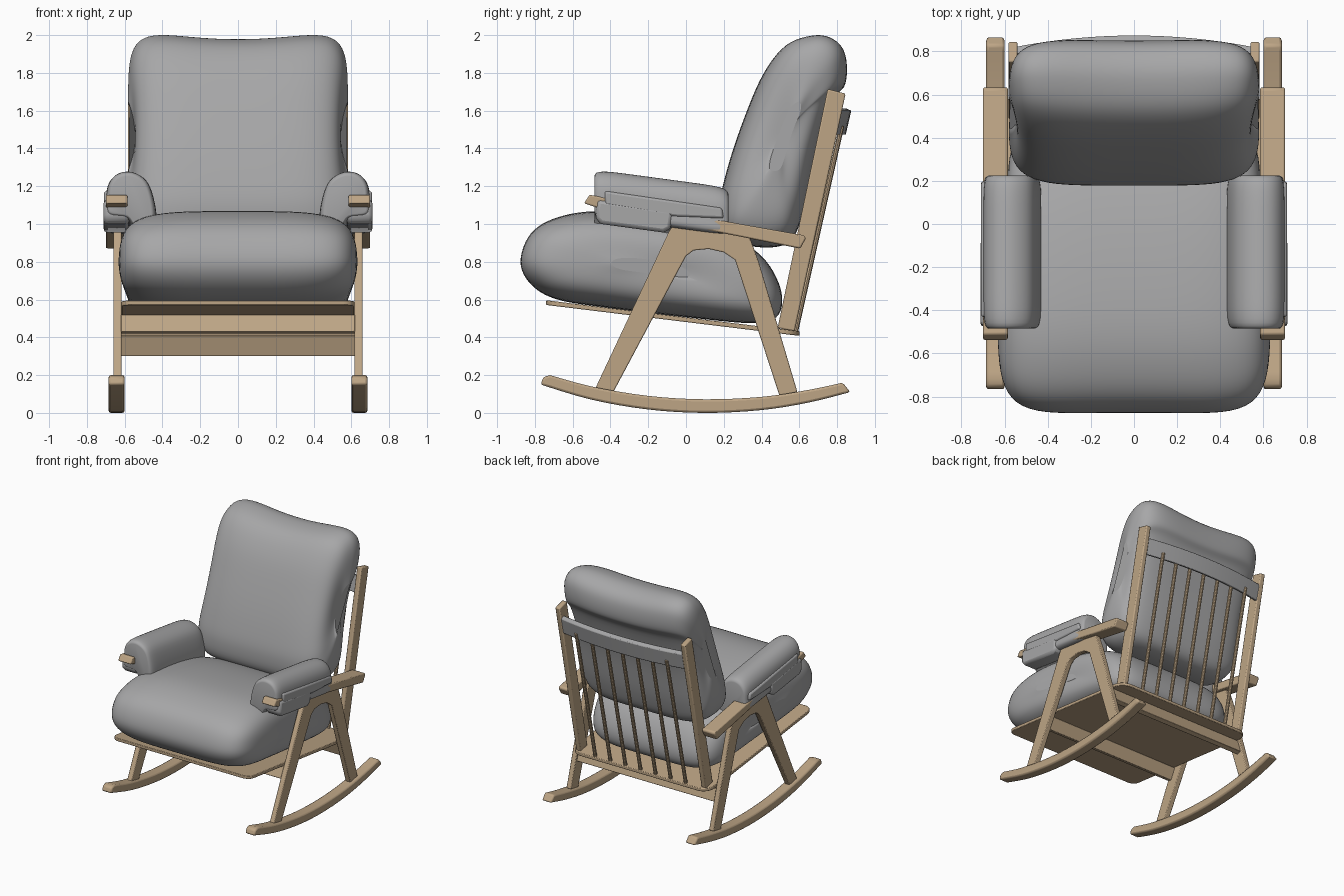
import bpy, bmesh, math
from mathutils import Vector

if "Cube" in bpy.data.objects:
    bpy.data.objects.remove(bpy.data.objects["Cube"])


def material(name, rgb):
    m = bpy.data.materials.new(name)
    m.diffuse_color = (*rgb, 1)
    m.use_nodes = True
    m.node_tree.nodes["Principled BSDF"].inputs["Base Color"].default_value = m.diffuse_color
    return m


WOOD = material("light wood", (0.51, 0.375, 0.235))
GREY = material("grey fabric", (0.385, 0.385, 0.39))


def finish(name, bm, mat, bevel=0.0, angle=35):
    bmesh.ops.recalc_face_normals(bm, faces=bm.faces[:])
    me = bpy.data.meshes.new(name)
    bm.to_mesh(me)
    bm.free()
    ob = bpy.data.objects.new(name, me)
    bpy.context.collection.objects.link(ob)
    me.materials.append(mat)
    if bevel:
        b = ob.modifiers.new("bevel", "BEVEL")
        b.width, b.segments, b.limit_method = bevel, 2, 'ANGLE'
        b.angle_limit = math.radians(40)
    bpy.ops.object.select_all(action='DESELECT')
    ob.select_set(True)
    bpy.context.view_layer.objects.active = ob
    bpy.ops.object.shade_smooth_by_angle(angle=math.radians(angle))
    return ob


def mirror(ob):
    ob.modifiers.new("mirror", "MIRROR")
    return ob


def smooth_loop(pts, n=6, closed=True):
    """Catmull-Rom curve through 2D points."""
    out, c = [], len(pts)
    for i in range(c if closed else c - 1):
        if closed:
            p = [Vector(pts[(i + k) % c]) for k in (-1, 0, 1, 2)]
        else:
            p = [Vector(pts[min(max(i + k, 0), c - 1)]) for k in (-1, 0, 1, 2)]
        for j in range(n):
            t = j / n
            out.append(0.5 * (2 * p[1] + (p[2] - p[0]) * t
                              + (2 * p[0] - 5 * p[1] + 4 * p[2] - p[3]) * t * t
                              + (3 * p[1] - p[0] - 3 * p[2] + p[3]) * t ** 3))
    if not closed:
        out.append(Vector(pts[-1]))
    return out


def loft(rings):
    bm = bmesh.new()
    vs = [[bm.verts.new(p) for p in r] for r in rings]
    n = len(rings[0])
    for a, b in zip(vs, vs[1:]):
        for i in range(n):
            bm.faces.new((a[i], a[(i + 1) % n], b[(i + 1) % n], b[i]))
    bm.faces.new(vs[0])
    bm.faces.new(vs[-1])
    return bm


def plank(name, profile, x0, x1, mat=WOOD, bevel=0.008):
    """Side outline (y, z) extruded from x0 to x1."""
    return finish(name, loft([[(x, p[0], p[1]) for p in profile] for x in (x0, x1)]), mat, bevel)


def cushion(name, profile, w, tilt, nu, nv, warp):
    """Side outline swept over x; shrinks to the sides as a superellipse
    along (u) and across (v) the tilted cushion plane."""
    pts = smooth_loop(profile)
    cy = (min(p[0] for p in pts) + max(p[0] for p in pts)) / 2
    cz = (min(p[1] for p in pts) + max(p[1] for p in pts)) / 2
    U = Vector((math.cos(tilt), math.sin(tilt)))
    V = Vector((-U.y, U.x))
    C = Vector((cy, cz))
    uv = [((p - C).dot(U), (p - C).dot(V)) for p in pts]
    um = max(abs(a) for a, b in uv)
    rings, n = [], 48
    for i in range(n + 1):
        t = math.sin(math.pi / 2 * math.sin(math.pi / 2 * (2 * i / n - 1)))
        t = max(-0.9999, min(0.9999, t))
        su = (1 - abs(t) ** nu) ** (1 / nu)
        sv = (1 - abs(t) ** nv) ** (1 / nv)
        ring = []
        for u, v in uv:
            dw, du = warp(t, u / um)
            q = C + U * (u * su + du) + V * (v * sv)
            ring.append((t * w * dw, q.x, q.y))
        rings.append(ring)
    return finish(name, loft(rings), GREY, angle=80)


# rockers
low = smooth_loop([(-0.77, 0.15), (-0.5, 0.07), (-0.2, 0.018), (0.1, 0.0), (0.4, 0.015),
                   (0.65, 0.055), (0.87, 0.11)], 4, False)
top = smooth_loop([(0.83, 0.16), (0.65, 0.122), (0.4, 0.085), (0.1, 0.072), (-0.2, 0.09),
                   (-0.5, 0.14), (-0.72, 0.20)], 4, False)
mirror(plank("rocker", low + top + [Vector((-0.755, 0.19))], 0.60, 0.685, bevel=0.012))

# A-shaped side frames: front leg, arched bridge and rear leg
mirror(plank("side_legs", [(-0.48, 0.13), (-0.39, 0.10), (0.0, 0.83), (0.04, 0.86), (0.12, 0.868),
                           (0.2, 0.85), (0.26, 0.81), (0.495, 0.09), (0.59, 0.11), (0.385, 0.80),
                           (0.33, 0.95), (-0.05, 1.02), (-0.09, 0.96)], 0.617, 0.66, bevel=0.006))

# armrests
mirror(plank("armrest", [(-0.54, 1.11), (-0.51, 1.155), (-0.05, 1.06), (0.625, 0.94), (0.635, 0.925),
                         (0.605, 0.87), (-0.05, 1.0), (-0.46, 1.083)], 0.585, 0.70))

# cross beams between the legs
plank("front_beam", [(-0.338, 0.43), (-0.30, 0.42), (-0.257, 0.51), (-0.295, 0.52)], -0.62, 0.62, bevel=0.004)
plank("rear_beam", [(0.475, 0.30), (0.515, 0.31), (0.48, 0.42), (0.44, 0.41)], -0.62, 0.62, bevel=0.004)

# seat board with rounded corners
outline = []
for sx, sy, a0 in ((1, 1, 0), (-1, 1, 90), (-1, -1, 180), (1, -1, 270)):
    r = 0.09 if sy > 0 else 0.06
    cx, cy = sx * (0.617 - r), (0.60 - r if sy > 0 else -0.74 + r)
    for k in range(6):
        a = math.radians(a0 + 18 * k)
        outline.append((cx + r * math.cos(a), cy + r * math.sin(a)))
finish("seat_board", loft([[(x, y, 0.481 + h - 0.122 * y) for x, y in outline] for h in (0, 0.025)]), WOOD, 0.004)

# back posts
mirror(plank("back_post", [(0.485, 0.45), (0.575, 0.43), (0.845, 1.69), (0.75, 1.715)], 0.54, 0.582))

# curved head rail covered in fabric
rings = []
for i in range(17):
    t = i / 8 - 1
    b = 0.055 * (1 - t * t) - 0.05
    rings.append([(t * 0.56, y + b, z) for y, z in ((0.81, 1.485), (0.84, 1.47), (0.87, 1.60), (0.835, 1.615))])
finish("head_rail", loft(rings), GREY, 0.006)

# back spindles
for i in range(7):
    x = (i - 3) * 0.135
    a, b = Vector((x, 0.578, 0.42)), Vector((x, 0.825, 1.52))
    n = (b - a).cross(Vector((1, 0, 0))).normalized()
    rings = [[c + 0.014 * (math.cos(k * math.pi / 5) * Vector((1, 0, 0)) + math.sin(k * math.pi / 5) * n)
              for k in range(10)] for c in (a, b)]
    finish("back_spindle", loft(rings), WOOD)

# seat cushion
cushion("seat_cushion",
        [(-0.875, 0.80), (-0.82, 0.95), (-0.68, 1.035), (-0.45, 1.068), (-0.1, 1.03), (0.2, 0.95),
         (0.40, 0.83), (0.50, 0.66), (0.49, 0.52), (0.36, 0.475), (0.0, 0.507), (-0.4, 0.555),
         (-0.68, 0.60), (-0.82, 0.68)],
        0.63, math.radians(-7), 6, 4,
        lambda t, s: (0.97 - 0.035 * s, -0.012 * t * t * max(0, -s)))

# back cushion
cushion("back_cushion",
        [(0.68, 2.005), (0.53, 1.955), (0.41, 1.80), (0.30, 1.54), (0.215, 1.28), (0.178, 1.09),
         (0.21, 0.94), (0.36, 0.88), (0.54, 0.90), (0.62, 1.06), (0.69, 1.38), (0.78, 1.66),
         (0.85, 1.76), (0.85, 1.90), (0.79, 1.98)],
        0.565, math.radians(70), 6, 4.2,
        lambda t, s: (0.965 + 0.065 * s * s, (0.075 * t * t - 0.03) * max(0, s)))

# padded arm covers draped over the armrests
section = smooth_loop([(0.695, 1.01), (0.70, 1.08), (0.69, 1.18), (0.64, 1.24), (0.56, 1.25), (0.48, 1.2),
                       (0.44, 1.09), (0.43, 0.97), (0.46, 0.915), (0.53, 0.92), (0.585, 0.99)], 4)
rings = []
for i in range(25):
    t = max(-0.999, min(0.999, math.sin(math.pi / 2 * (i / 12 - 1))))
    s = 0.72 + 0.28 * (1 - abs(t) ** 8) ** 0.3
    y = -0.13 + 0.355 * t
    rings.append([(0.575 + (p[0] - 0.575) * s, y, 1.09 + (p[1] - 1.09) * s - 0.135 * (y + 0.22)) for p in section])
mirror(finish("arm_pad", loft(rings), GREY, angle=60))

# fabric wrap under each armrest
mirror(plank("arm_wrap", [(-0.48, 1.03), (-0.45, 1.0), (-0.12, 0.955), (-0.08, 0.975), (-0.07, 1.07),
                          (-0.47, 1.13)], 0.575, 0.712, GREY, 0.02))

# stitched outer pocket panel on each arm cover
mirror(plank("arm_pocket", [(-0.43, 1.10), (-0.43, 1.175), (0.19, 1.085), (0.2, 1.03), (-0.06, 1.04)],
             0.68, 0.71, GREY, 0.012))
